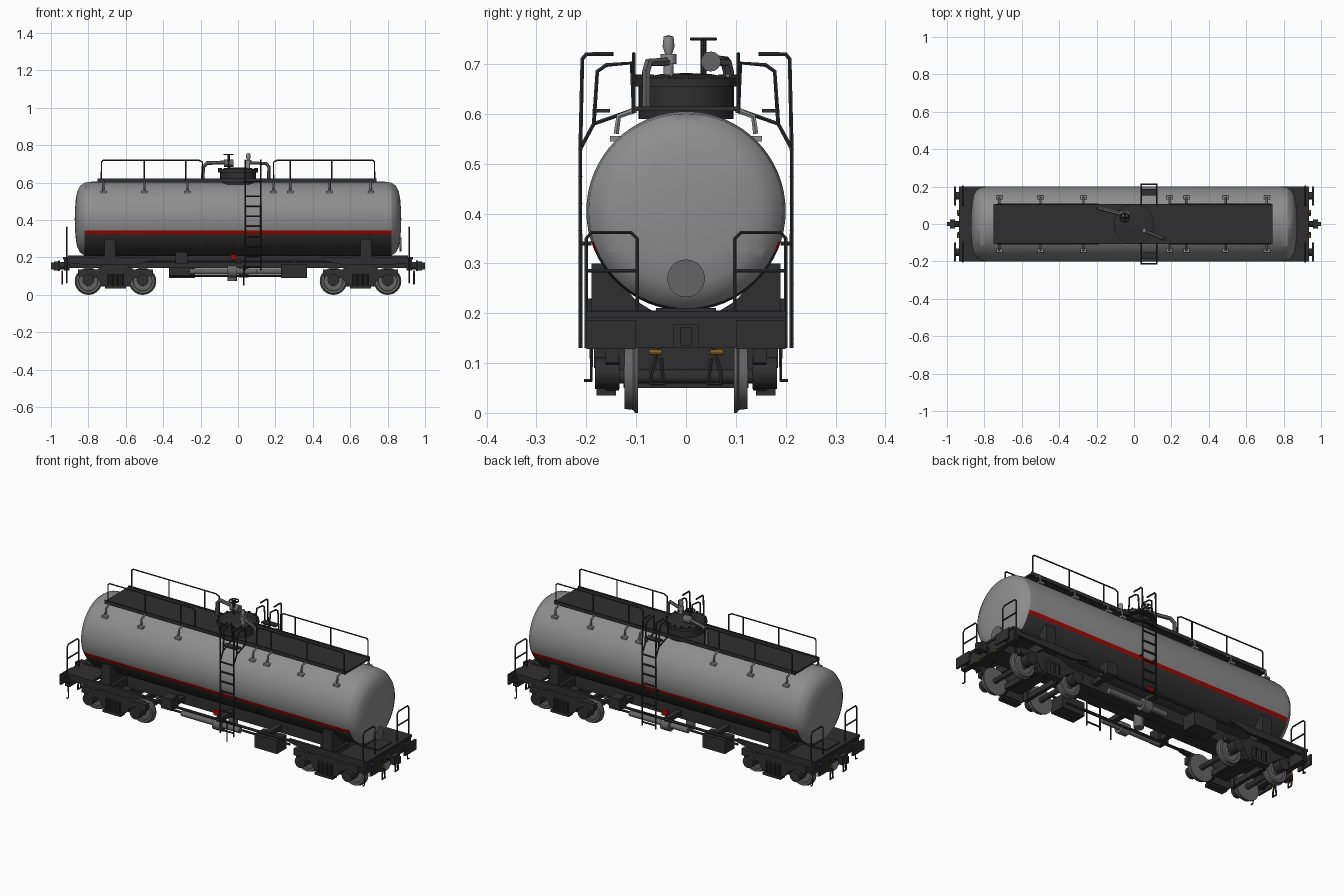
import bpy, bmesh, math
from mathutils import Vector

cube = bpy.data.objects.get("Cube")
if cube:
    bpy.data.objects.remove(cube, do_unlink=True)


def material(name, r, g, b):
    m = bpy.data.materials.new(name)
    m.use_nodes = True
    m.diffuse_color = (r, g, b, 1)
    m.node_tree.nodes["Principled BSDF"].inputs["Base Color"].default_value = (r, g, b, 1)
    return m


GREY = material("tank grey", .27, .27, .27)
BLACK = material("tank black", .035, .035, .035)
RED = material("stripe red", .35, .003, .003)
DARK = material("frame charcoal", .028, .028, .028)
STEEL = material("wheel steel", .13, .13, .13)
BRASS = material("brass", .35, .2, .03)
AXES = {"x": (1, 0, 0), "y": (0, 1, 0), "z": (0, 0, 1)}
SIDES = (-1, 1)


def finish(name, bm, *mats, smooth=True):
    bmesh.ops.recalc_face_normals(bm, faces=bm.faces)
    me = bpy.data.meshes.new(name)
    bm.to_mesh(me)
    bm.free()
    ob = bpy.data.objects.new(name, me)
    bpy.context.collection.objects.link(ob)
    for m in mats:
        me.materials.append(m)
    if smooth:
        bpy.ops.object.select_all(action='DESELECT')
        ob.select_set(True)
        bpy.context.view_layer.objects.active = ob
        bpy.ops.object.shade_smooth_by_angle(angle=math.radians(35))
    return ob


def box(name, mat, x, y, z):
    """Box from (low, high) pairs on each axis."""
    bm = bmesh.new()
    bmesh.ops.create_cube(bm, size=1)
    for v in bm.verts:
        v.co = [(a + b) / 2 + c * (b - a) for c, (a, b) in zip(v.co, (x, y, z))]
    return finish(name, bm, mat, smooth=False)


def prism(name, mat, pts, axis, lo, hi):
    """Outline extruded along x (points are y,z) or y (points are x,z)."""
    bm = bmesh.new()
    place = (lambda p: (lo, p[0], p[1])) if axis == "x" else (lambda p: (p[0], lo, p[1]))
    face = bm.faces.new([bm.verts.new(place(p)) for p in pts])
    new = bmesh.ops.extrude_face_region(bm, geom=[face])["geom"]
    verts = [g for g in new if isinstance(g, bmesh.types.BMVert)]
    bmesh.ops.translate(bm, verts=verts, vec=Vector(AXES[axis]) * (hi - lo))
    return finish(name, bm, mat, smooth=False)


def lathe_mesh(profile, axis, centre, n):
    """Spin (position, radius) points about an axis."""
    bm = bmesh.new()
    d = Vector(AXES[axis])
    side = Vector((0, 0, 1)) if axis != "z" else Vector((1, 0, 0))
    c = Vector(centre)
    vs = [bm.verts.new(c + d * t + side * r) for t, r in profile]
    es = [bm.edges.new(p) for p in zip(vs, vs[1:])]
    bmesh.ops.spin(bm, geom=vs + es, cent=c, axis=d, angle=math.tau, steps=n)
    bmesh.ops.remove_doubles(bm, verts=bm.verts, dist=1e-5)
    return bm


def lathe(name, mat, profile, axis, centre, n=24):
    return finish(name, lathe_mesh(profile, axis, centre, n), mat)


def cyl(name, mat, axis, centre, r, length, n=16):
    h = length / 2
    return lathe(name, mat, [(-h, 0), (-h, r), (h, r), (h, 0)], axis, centre, n)


def tubes(name, mat, paths, r=.004):
    """Round bars along several paths, joined as one mesh."""
    cu = bpy.data.curves.new(name, 'CURVE')
    cu.dimensions = '3D'
    cu.bevel_depth, cu.bevel_resolution, cu.use_fill_caps = r, 1, True
    for path in paths:
        s = cu.splines.new('POLY')
        s.points.add(len(path) - 1)
        for p, co in zip(s.points, path):
            p.co = (*co, 1)
    tmp = bpy.data.objects.new(name, cu)
    bpy.context.collection.objects.link(tmp)
    me = bpy.data.meshes.new_from_object(tmp.evaluated_get(bpy.context.evaluated_depsgraph_get()))
    bpy.data.objects.remove(tmp)
    bm = bmesh.new()
    bm.from_mesh(me)
    return finish(name, bm, mat)


# Tank shell, cut along the stripe so faces take their colour by height
half = [(.873, 0), (.871, .06), (.867, .11), (.859, .15), (.845, .178), (.82, .195), (.785, .2)]
bm = lathe_mesh(half + [(-x, r) for x, r in reversed(half)], "x", (0, 0, .405), 64)
for co, no in (((0, 0, .323), "z"), ((0, 0, .343), "z"), ((.82, 0, 0), "x"), ((-.82, 0, 0), "x")):
    bmesh.ops.bisect_plane(bm, geom=bm.verts[:] + bm.edges[:] + bm.faces[:], plane_co=co, plane_no=AXES[no])
for f in bm.faces:
    c = f.calc_center_median()
    if abs(c.x) < .82 and c.z < .343:
        f.material_index = 1 if c.z < .323 else 2
finish("tank_shell", bm, GREY, BLACK, RED)
cyl("end_hatch", STEEL, "x", (.869, 0, .27), .038, .012, 20)

# Roof walkway, its feet and railings
box("roof_walkway", DARK, (-.75, .74), (-.105, .105), (.606, .615))
for sy in SIDES:
    box("walkway_edge", DARK, (-.75, .74), (sy * .105 - .003, sy * .105 + .003), (.602, .622))
    for x in (-.72, -.5, -.27, .19, .28, .49, .71):
        tubes("walkway_foot", GREY, [[(x, sy * .1, .608), (x, sy * .135, .595), (x, sy * .14, .56)]], .006)
        box("foot_pad", GREY, (x - .016, x + .016), (sy * .14 - .012, sy * .14 + .012), (.545, .556))
    y = sy * .105
    for sx, inner in ((-1, .19), (1, .19)):
        rail = [(sx * .73, y, .61), (sx * .73, y, .712), (sx * .72, y, .72),
                (sx * (inner + .02), y, .72), (sx * inner, y, .71), (sx * inner, y, .61)]
        tubes("roof_railing", DARK, [rail, [(sx * .5, y, .61), (sx * .5, y, .72)],
                                     [(sx * .28, y, .61), (sx * .28, y, .72)]])

# Manhole dome with bolted lid
lathe("manhole_dome", DARK, [(.59, .095), (.655, .095), (.655, .108), (.672, .108), (.672, .09),
                             (.68, .05), (.682, 0)], "z", (0, 0, 0), 32)
for i in range(16):
    a = math.tau * i / 16
    cyl("lid_bolt", DARK, "z", (.1 * math.cos(a), .1 * math.sin(a), .67), .007, .018, 6)

# Roof valves and pipes
lathe("safety_valve", GREY, [(.6, .014), (.63, .014), (.63, .01), (.7, .01), (.7, .016), (.72, .016), (.72, .007),
                             (.735, .012), (.755, .01), (.758, 0)], "z", (.055, -.035, 0), 12)
cyl("valve_body", STEEL, "x", (-.05, .05, .705), .02, .05)
cyl("valve_stem", DARK, "z", (-.05, .035, .705), .006, .09, 8)
ring = [(-.05 + .024 * math.cos(a), .035 + .024 * math.sin(a), .75) for a in [math.tau * i / 16 for i in range(17)]]
tubes("handwheel", DARK, [ring, [ring[0], ring[8]], [ring[4], ring[12]]], .0035)
tubes("left_vent_pipe", STEEL, [[(-.19, .085, .61), (-.185, .085, .685), (-.165, .08, .705), (-.05, .05, .708)]], .011)
tubes("right_vent_pipe", STEEL, [[(.165, -.08, .61), (.165, -.08, .685), (.15, -.075, .703), (.055, -.035, .705)]], .009)

# Side ladders with handholds reaching the roof
for s in SIDES:
    bars = []
    for x in (.038, .122):
        bars += [[(x, s * .212, .13), (x, s * .212, .53), (x, s * .185, .58), (x, s * .1, .61)],
                 [(x, s * .212, .53), (x, s * .208, .71), (x, s * .2, .72), (x, s * .145, .72)],
                 [(x, s * .185, .58), (x, s * .178, .685), (x, s * .16, .698), (x, s * .11, .702), (x, s * .105, .61)],
                 [(x, s * .212, .34), (x, s * .19, .34)]]
    bars += [[(.038, s * .212, .15 + .054 * i), (.122, s * .212, .15 + .054 * i)] for i in range(8)]
    tubes("side_ladder", DARK, bars, .0045)
    box("ladder_step", DARK, (.035, .125), (s * .17 - .018, s * .17 + .018), (.603, .61))

# Underframe
box("centre_sill", DARK, (-.91, .91), (-.06, .06), (.145, .21))
for x in (-.3, 0, .3):
    box("cross_member", DARK, (x - .015, x + .015), (-.17, .17), (.165, .19))
for s in SIDES:
    tubes("side_pipe", DARK, [[(-.5, s * .17, .178), (.5, s * .17, .178)]], .007)
    # The equipment repeats after a half turn
    box("equipment_box", DARK, sorted((s * .23, s * .37)), sorted((-s * .1, -s * .185)), (.09, .165))
    box("battery_box", DARK, sorted((-s * .335, -s * .27)), sorted((-s * .14, -s * .2)), (.165, .23))
    cyl("drain_pipe", STEEL, "x", (-s * .08, -s * .12, .125), .015, .36)
    cyl("drain_flange", STEEL, "x", (-s * .03, -s * .12, .125), .032, .05)
    tubes("brake_rod", DARK, [[(-s * .37, -s * .07, .1), (s * .37, -s * .07, .1)]], .006)
    box("valve_handle", RED, sorted((-s * .01, -s * .04)), sorted((-s * .14, -s * .16)), (.19, .215))
cyl("bottom_outlet", STEEL, "z", (-.03, 0, .14), .025, .13)
tubes("outlet_lever", DARK, [[(.03, -.14, .16), (.03, -.14, .05)]])

# Ends: deck, sill, buffers, coupler, hoses and handrails
frame_side = [(-.2, .1), (-.2, .135), (-.1, .135), (-.06, .16), (.06, .16), (.1, .135),
              (.2, .135), (.2, .1), (.1, .09), (.06, .045), (-.06, .045), (-.1, .09)]
for sx in SIDES:
    def span(a, b):
        return sorted((sx * a, sx * b))
    box("end_deck", DARK, span(.76, .935), (-.2, .2), (.19, .203))
    box("end_sill", DARK, span(.9, .93), (-.2, .2), (.13, .192))
    box("body_bolster", DARK, span(.64, .73), (-.19, .19), (.16, .205))
    cyl("coupler_shank", DARK, "x", (sx * .945, 0, .155), .016, .07, 10)
    box("coupler_head", DARK, span(.958, .985), (-.025, .025), (.13, .178))
    box("coupler_knuckle", DARK, span(.985, 1), (-.012, .012), (.135, .172))
    for sy in SIDES:
        y = sy * .15
        cyl("buffer_stem", DARK, "x", (sx * .94, y, .157), .02, .04)
        box("buffer_head", DARK, span(.953, .963), (y - .05, y + .05), (.128, .185))
        prism("side_sill", DARK, [(sx * a, b) for a, b in ((.45, .185), (.45, .2), (.93, .2), (.93, .165), (.56, .16))],
              "y", sy * .19 - .008, sy * .19 + .008)
        prism("tank_saddle", DARK, [(sy * a, b) for a, b in ((.06, .2), (.19, .2), (.19, .3), (.165, .3), (.1, .225))],
              "x", sx * .685 - .03, sx * .685 + .03)
        x = sx * .915
        tubes("end_handrail", DARK, [[(x, sy * .2, .13), (x, sy * .2, .35), (x, sy * .19, .362), (x, sy * .11, .362),
                                      (x, sy * .098, .35), (x, sy * .098, .13)],
                                     [(x, sy * .2, .285), (x, sy * .098, .285)],
                                     [(x, sy * .19, .13), (x, sy * .19, .065), (x, sy * .205, .065)]])
        x = sx * .94
        tubes("brake_hose", DARK, [[(x, sy * .055, .13), (x, sy * .07, .08), (x, sy * .07, .058),
                                    (x, sy * .045, .058), (x, sy * .05, .11)]], .005)
        cyl("hose_cock", BRASS, "y", (x, sy * .062, .122), .006, .025, 8)

    # Bogie with two wheelsets
    bx = sx * .655
    box("bogie_bolster", DARK, (bx - .045, bx + .045), (-.15, .15), (.085, .15))
    for sy in SIDES:
        prism("bogie_side_frame", DARK, [(bx + a, b) for a, b in frame_side], "y", sy * .148 - .014, sy * .148 + .014)
        for dx in (-.03, 0, .03):
            cyl("bogie_spring", DARK, "z", (bx + dx, sy * .166, .08), .013, .06, 10)
        box("spring_plank", DARK, (bx - .055, bx + .055), (sy * .16 - .02, sy * .16 + .02), (.035, .05))
    for dx in (-.145, .145):
        cyl("axle", DARK, "y", (bx + dx, 0, .073), .014, .3)
        inner = dx * .5
        box("brake_beam", DARK, (bx + inner - .01, bx + inner + .01), (-.125, .125), (.05, .08))
        for sy in SIDES:
            lathe("wheel", STEEL, [(sy * t, r) for t, r in ((.096, 0), (.096, .073), (.102, .073), (.106, .067),
                                  (.123, .065), (.123, .052), (.114, .05), (.114, .025), (.125, .022), (.125, 0))],
                  "y", (bx + dx, 0, .073), 32)
            cyl("axle_box", DARK, "y", (bx + dx, sy * .158, .08), .032, .05, 12)
            box("brake_shoe", DARK, (bx + dx * .47 - .01, bx + dx * .47 + .01),
                (sy * .11 - .013, sy * .11 + .013), (.045, .11))
